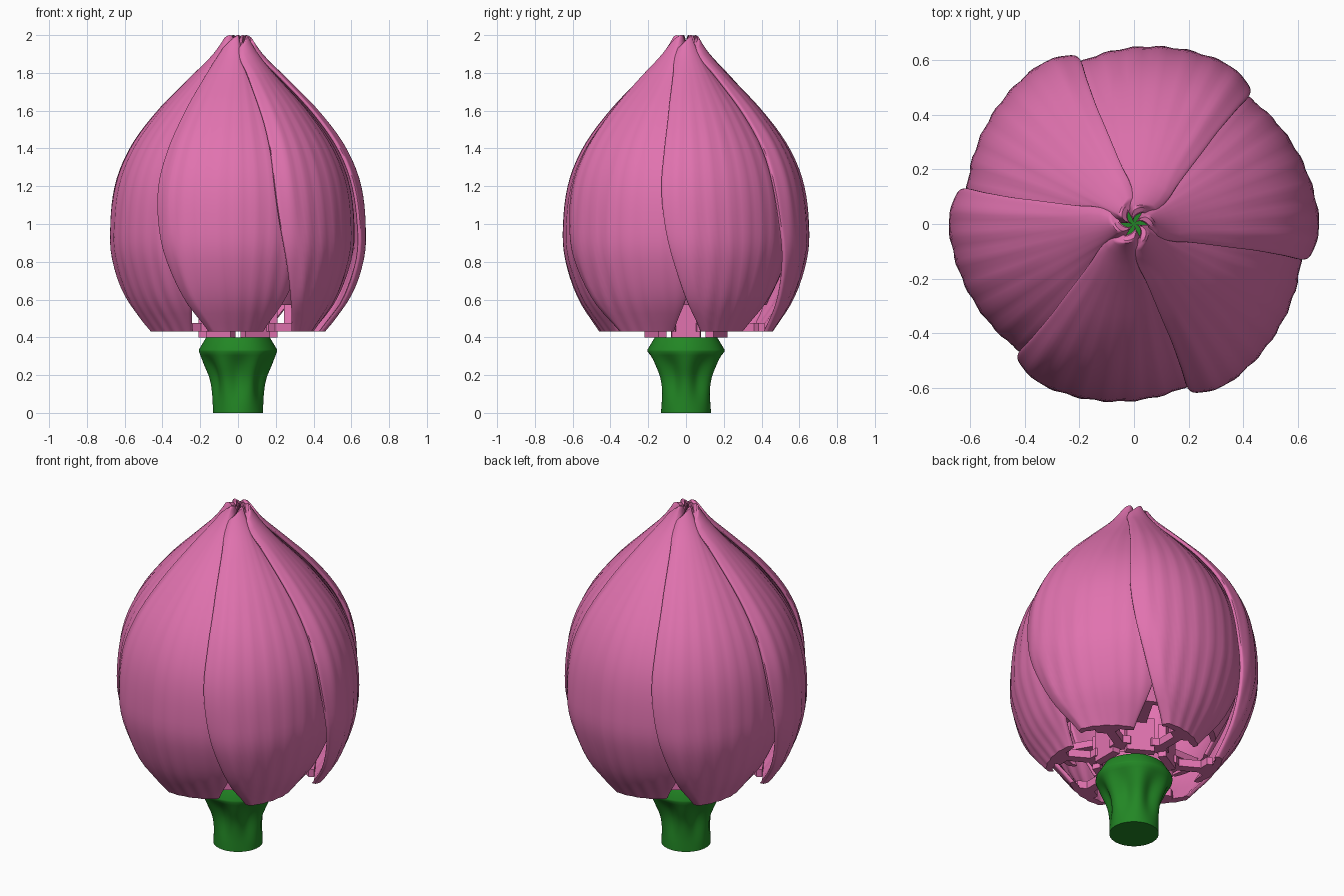
import bpy, bmesh
from math import sin, cos, pi, radians

cube = bpy.data.objects.get("Cube")
if cube:
    bpy.data.objects.remove(cube, do_unlink=True)


def material(name, color):
    m = bpy.data.materials.new(name)
    m.use_nodes = True
    m.diffuse_color = color
    m.node_tree.nodes["Principled BSDF"].inputs["Base Color"].default_value = color
    return m


PINK = material("petal pink", (0.75, 0.17, 0.43, 1))
GREEN = material("stem green", (0.016, 0.24, 0.018, 1))


def curve(points, z):
    """Smooth interpolation through (z, value) points."""
    n = len(points)
    z = min(max(z, points[0][0]), points[-1][0])
    i = next(k for k in range(n - 1) if z <= points[k + 1][0])

    def slope(k):
        a, b = points[max(k - 1, 0)], points[min(k + 1, n - 1)]
        return (b[1] - a[1]) / (b[0] - a[0])

    (z0, v0), (z1, v1) = points[i], points[i + 1]
    h = z1 - z0
    t = (z - z0) / h
    return (v0 * (1 + 2 * t) * (1 - t) ** 2 + v1 * t * t * (3 - 2 * t)
            + h * t * (1 - t) * (slope(i) * (1 - t) - slope(i + 1) * t))


def loft(name, rings, mat):
    """Skin a stack of closed rings and cap both ends."""
    bm = bmesh.new()
    rows = [[bm.verts.new(p) for p in ring] for ring in rings]
    for a, b in zip(rows, rows[1:]):
        for i in range(len(a)):
            j = (i + 1) % len(a)
            bm.faces.new((a[i], a[j], b[j], b[i]))
    bm.faces.new(rows[0][::-1])
    bm.faces.new(rows[-1])
    bmesh.ops.recalc_face_normals(bm, faces=bm.faces)
    mesh = bpy.data.meshes.new(name)
    bm.to_mesh(mesh)
    bm.free()
    mesh.materials.append(mat)
    ob = bpy.data.objects.new(name, mesh)
    bpy.context.collection.objects.link(ob)
    bpy.ops.object.select_all(action="DESELECT")
    ob.select_set(True)
    bpy.context.view_layer.objects.active = ob
    bpy.ops.object.shade_smooth_by_angle(angle=radians(40))


def petal(name, angle, heights, radius, lead, trail, thick, lift, ripple):
    """Cupped petal with rounded rim; its leading side is lifted outward."""
    rings = []
    around = 96
    top = heights[-1]
    for z in heights:
        r = curve(radius, z)
        fade = min(1, r / 0.5)
        droop = 0.04 * max(0, (z - top + 0.2) / 0.2)
        th = thick * (0.5 if z == top else 0.85 + 0.15 * fade)
        ring = []
        for i in range(around):
            a = 2 * pi * i / around
            # Flattened loop: wide across the petal, thin through it
            across = cos(a)
            side = (1 if sin(a) > 0 else -1) * abs(sin(a)) ** 0.4
            u = across * radians(curve(lead if across < 0 else trail, z))
            wave = ripple * fade ** 2 * cos(u * 41) * (1 - across ** 8)
            curl = 0.02 * fade * max(0, -across - 0.8) / 0.2
            tilt = lift * (0.5 + 0.5 * fade) * across
            rr = r - tilt - curl - thick / 2 + side * th / 2 + wave
            ring.append((rr * cos(angle + u), rr * sin(angle + u), z - droop * across ** 2))
        rings.append(ring)
    loft(name, rings, PINK)


def slab(name, angle, outline, z0, z1):
    """Flat plate from half an outline (distance out, half width), mirrored."""
    loop = outline + [(x, -y) for x, y in reversed(outline)]
    c, s = cos(angle), sin(angle)
    loft(name, [[(c * x - s * y, s * x + c * y, z) for x, y in loop] for z in (z0, z1)], PINK)


def levels(lo, hi, count):
    body = [lo + (hi - 0.04 - lo) * i / count for i in range(count + 1)]
    return body + [hi - 0.02, hi - 0.006, hi]


# Petal outlines: radius and angular reach of each side, by height
OUTER_R = [(0.43, 0.445), (0.6, 0.56), (0.8, 0.632), (0.95, 0.648), (1.2, 0.622),
           (1.4, 0.543), (1.6, 0.4), (1.8, 0.213), (1.9, 0.125), (1.96, 0.084), (2.0, 0.062)]
OUTER_LEAD = [(0.43, 20), (0.58, 29), (0.8, 36), (1.0, 40), (1.2, 42), (1.4, 42),
              (1.6, 43), (1.8, 48), (1.9, 57), (1.96, 60), (2.0, 36)]
OUTER_TRAIL = [(0.43, 20), (0.58, 29), (0.8, 36), (1.0, 40), (1.2, 41), (1.4, 40),
               (1.6, 37), (1.8, 32), (1.9, 27), (2.0, 18)]
INNER_R = [(0.57, 0.44), (0.8, 0.535), (1.0, 0.56), (1.2, 0.535), (1.4, 0.455),
           (1.6, 0.315), (1.75, 0.185), (1.86, 0.1)]
INNER_W = [(0.57, 20), (0.8, 27), (1.1, 31), (1.5, 29), (1.86, 20)]

for k in range(6):
    mid = radians(30 + 60 * k)
    petal(f"outer_petal_{k + 1}", mid, levels(0.43, 2.0, 32),
          OUTER_R, OUTER_LEAD, OUTER_TRAIL, 0.046, 0.045, 0.003)
    petal(f"inner_petal_{k + 1}", mid - radians(30), levels(0.57, 1.86, 20),
          INNER_R, INNER_W, INNER_W, 0.035, 0.0, 0.0)
    # Flared arm from the hub to each outer petal
    slab(f"outer_arm_{k + 1}", mid,
         [(0.17, 0.06), (0.22, 0.06), (0.24, 0.025), (0.36, 0.025), (0.385, 0.07), (0.415, 0.07)],
         0.43, 0.475)
    # Upright post and arm carrying each inner petal
    slab(f"inner_post_{k + 1}", mid - radians(30), [(0.165, 0.08), (0.21, 0.075)], 0.4, 0.6)
    slab(f"inner_arm_{k + 1}", mid - radians(30), [(0.19, 0.03), (0.42, 0.03)], 0.57, 0.61)

# Open ring that ties the arms together
bpy.ops.mesh.primitive_cylinder_add(vertices=48, radius=0.2, depth=0.045,
                                    end_fill_type="NOTHING", location=(0, 0, 0.4525))
hub = bpy.context.object
hub.name = "hub_ring"
hub.data.materials.append(PINK)
wall = hub.modifiers.new("wall", "SOLIDIFY")
wall.thickness = 0.03

# Fluted stem with a flared collar
STEM = [(0.0, 0.132), (0.1, 0.137), (0.18, 0.15), (0.26, 0.182), (0.325, 0.207)]
FLUTE = [(0.0, 0.0), (0.06, 0.006), (0.16, 0.024), (0.25, 0.03), (0.325, 0.003)]
rings = []
for z in [0.325 * i / 16 for i in range(17)] + [0.335, 0.4]:
    base = curve(STEM, z) if z <= 0.335 else 0.168
    depth = curve(FLUTE, z)
    ring = []
    for i in range(72):
        a = 2 * pi * i / 72
        r = base - depth * (0.5 - 0.5 * cos(6 * a))
        ring.append((r * cos(a), r * sin(a), z))
    rings.append(ring)
loft("stem", rings, GREEN)
